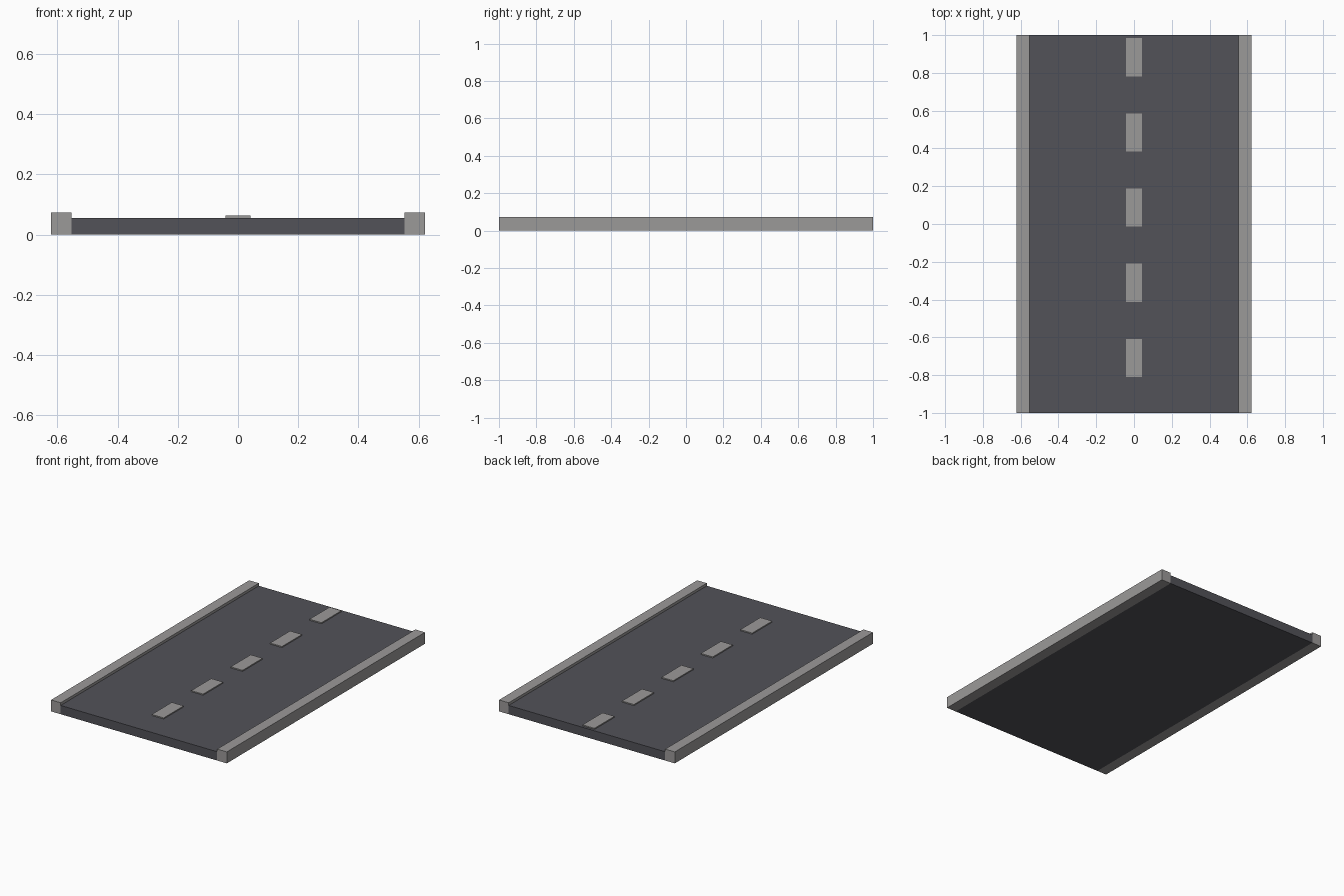
import bpy
import bmesh
from mathutils import Matrix, Vector

if "Cube" in bpy.data.objects:
    bpy.data.objects.remove(bpy.data.objects["Cube"])


def make_material(name, rgb):
    m = bpy.data.materials.new(name)
    m.diffuse_color = (*rgb, 1.0)
    m.use_nodes = True
    m.node_tree.nodes["Principled BSDF"].inputs["Base Color"].default_value = m.diffuse_color
    return m


asphalt = make_material("dark_asphalt", (0.084, 0.084, 0.098))
concrete = make_material("light_grey", (0.33, 0.32, 0.318))


def box(name, lo, hi, mat):
    """Axis-aligned box between two corners."""
    lo, hi = Vector(lo), Vector(hi)
    bm = bmesh.new()
    bmesh.ops.create_cube(bm, size=1.0, matrix=Matrix.Translation((lo + hi) / 2)
                          @ Matrix.Diagonal((*(hi - lo), 1.0)))
    mesh = bpy.data.meshes.new(name)
    bm.to_mesh(mesh)
    bm.free()
    mesh.materials.append(mat)
    obj = bpy.data.objects.new(name, mesh)
    bpy.context.collection.objects.link(obj)
    return obj


ROAD_X, CURB_X = 0.553, 0.621
ROAD_Z, CURB_Z = 0.056, 0.073

# Road slab
box("road_slab", (-ROAD_X, -1, 0), (ROAD_X, 1, ROAD_Z), asphalt)

# Kerbs along both edges
box("left_kerb", (-CURB_X, -1, 0), (-ROAD_X, 1, CURB_Z), concrete)
box("right_kerb", (ROAD_X, -1, 0), (CURB_X, 1, CURB_Z), concrete)

# Centre line dashes, slightly raised and offset towards the back
for i in range(5):
    y = 0.883 - 0.398 * i
    box(f"lane_dash_{i + 1}", (-0.042, y - 0.101, ROAD_Z),
        (0.042, y + 0.101, ROAD_Z + 0.007), concrete)
